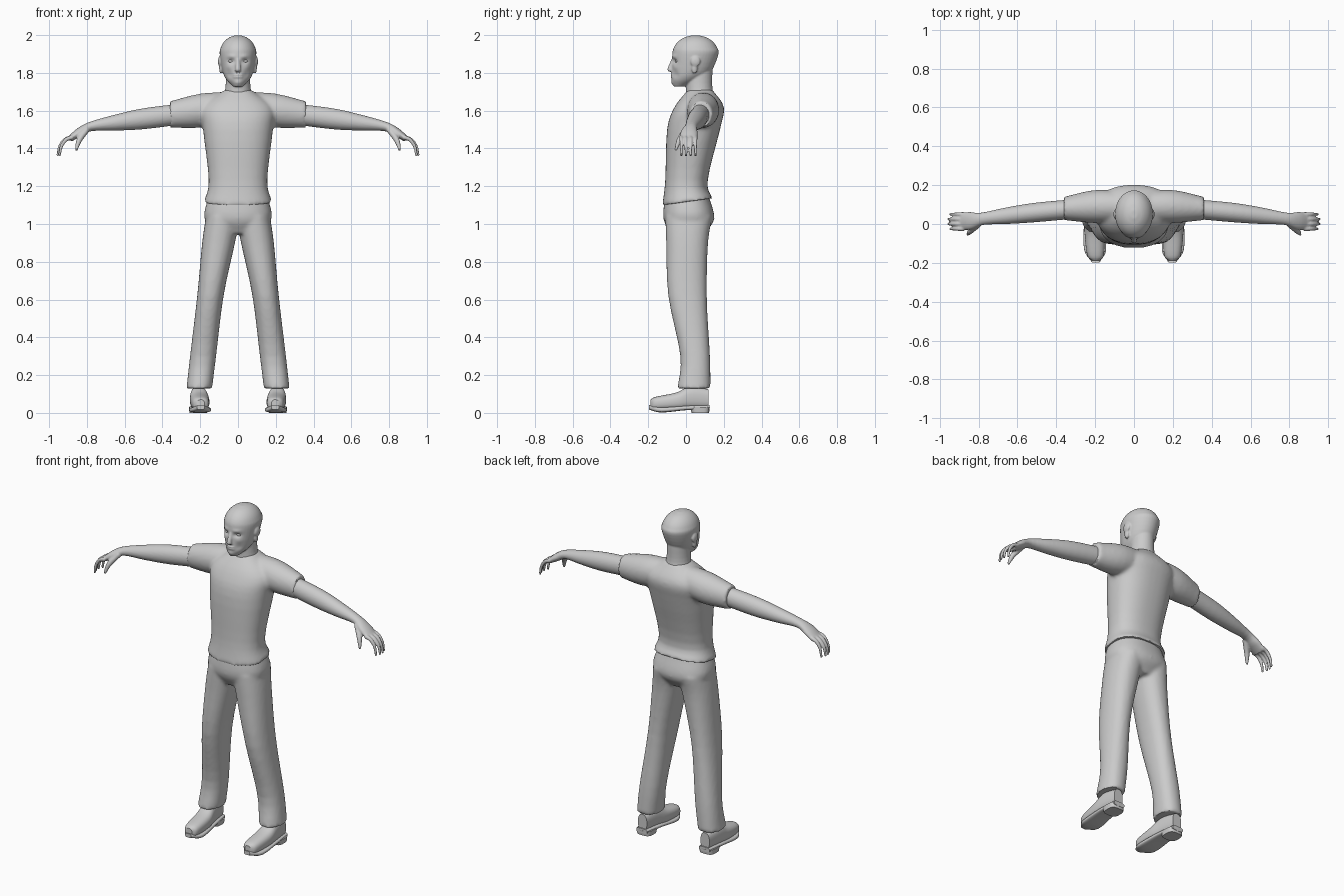
import bpy, bmesh, math
from mathutils import Matrix, Vector

default_cube = bpy.data.objects.get("Cube")
if default_cube:
    bpy.data.objects.remove(default_cube)

# One plain material
colour = (.6, .6, .6, 1)
grey = bpy.data.materials.new("plain grey")
grey.use_nodes = True
grey.diffuse_color = colour
grey.node_tree.nodes["Principled BSDF"].inputs["Base Color"].default_value = colour

SIDEWAYS, BACKWARD, UPWARD = Vector((1, 0, 0)), Vector((0, 1, 0)), Vector((0, 0, 1))


def curve_through(rings, steps):
    """Add smooth in-between rings with a Catmull-Rom spline."""
    keys = [Vector(ring) for ring in rings]
    before = [keys[0] * 2 - keys[1]]
    after = [keys[-1] * 2 - keys[-2]]
    keys = before + keys + after
    result = []
    for a, b, c, d in zip(keys, keys[1:], keys[2:], keys[3:]):
        for step in range(steps):
            t = step / steps
            bend = (a * 2 - b * 5 + c * 4 - d) * t + (b * 3 - a - c * 3 + d) * t * t
            result.append(b + (c - a + bend) * t / 2)
    return result + [keys[-2]]


def loft(bm, rings, axis=None, across=BACKWARD, power=1, sides=28, steps=4):
    """Capped tube; a ring is x, y, z, radius across, other radius."""
    rings = curve_through(rings, steps)
    centres = [ring.to_3d() if len(ring) == 3 else Vector(ring[:3]) for ring in rings]
    loops = []
    for i, (centre, ring) in enumerate(zip(centres, rings)):
        ahead = centres[min(i + 1, len(centres) - 1)]
        behind = centres[max(i - 1, 0)]
        along = axis or (ahead - behind).normalized()
        first = (across - along * across.dot(along)).normalized() * ring[3]
        second = along.cross(first).normalized() * ring[4]
        loop = []
        for k in range(sides):
            angle = math.tau * k / sides
            u, v = (math.copysign(abs(wave) ** power, wave)
                    for wave in (math.cos(angle), math.sin(angle)))
            loop.append(bm.verts.new(centre + first * u + second * v))
        loops.append(loop)
    for lower, upper in zip(loops, loops[1:]):
        for k in range(sides):
            bm.faces.new((lower[k - 1], lower[k], upper[k], upper[k - 1]))
    bm.faces.new(loops[0][::-1])
    bm.faces.new(loops[-1])


def level(z, half_width, front, back, x=0):
    """Horizontal ring from its half width, front and back."""
    return x, (front + back) / 2, z, (back - front) / 2, half_width


def ball(bm, centre, radii):
    matrix = Matrix.Translation(centre) @ Matrix.Diagonal((*radii, 1))
    bmesh.ops.create_uvsphere(bm, u_segments=16, v_segments=10, radius=1, matrix=matrix)


def finish(name, bm, voxel=None, softness=0):
    """Mirror the lofts, fuse them when asked, and shade smooth."""
    bmesh.ops.recalc_face_normals(bm, faces=bm.faces[:])
    mesh = bpy.data.meshes.new(name)
    bm.to_mesh(mesh)
    bm.free()
    mesh.materials.append(grey)
    part = bpy.data.objects.new(name, mesh)
    bpy.context.collection.objects.link(part)
    part.modifiers.new("mirror", "MIRROR").use_mirror_merge = False
    if voxel:
        part.modifiers.new("fuse", "REMESH").voxel_size = voxel
        part.modifiers.new("soften", "SMOOTH").iterations = softness
    bpy.ops.object.select_all(action="DESELECT")
    part.select_set(True)
    bpy.context.view_layer.objects.active = part
    bpy.ops.object.convert(target="MESH")
    bpy.ops.object.shade_smooth_by_angle(angle=math.radians(40))
    return part


# Shirt: torso with both sleeves
bm = bmesh.new()
hem = level(1.1, .18, -.125, .14)
waist = level(1.23, .155, -.11, .115)
chest = level(1.5, .185, -.1, .18)
shoulders = level(1.62, .19, -.06, .2)
collar = level(1.71, .07, .01, .14)
loft(bm, [hem, waist, chest, shoulders, collar], axis=UPWARD, power=.85, sides=40)
shoulder = (.04, .09, 1.62, .075, .08)
armpit = (.2, .09, 1.6, .085, .09)
cuff = (.36, .08, 1.58, .06, .07)
loft(bm, [shoulder, armpit, cuff], axis=SIDEWAYS)
shirt = finish("shirt", bm, voxel=.01, softness=6)
# Hem rises toward the back
for vert in shirt.data.vertices:
    lift = max(0, 1.2 - vert.co.z)
    vert.co.z += lift * max(0, vert.co.y + .12) * 1.4

# Trousers: hips with two legs
bm = bmesh.new()
seat = level(.95, .1, -.08, .1)
hip = level(1.03, .178, -.12, .15)
belt = level(1.15, .155, -.11, .12)
loft(bm, [seat, hip, belt], axis=UPWARD, power=.85, sides=40)
ankle = level(.13, .068, -.045, .13, x=.205)
calf = level(.3, .069, -.03, .127, x=.185)
knee = level(.62, .07, -.094, .11, x=.146)
thigh = level(.9, .087, -.105, .117, x=.103)
groin = level(1.04, .09, -.11, .14, x=.08)
loft(bm, [ankle, calf, knee, thigh, groin], axis=UPWARD, power=.9)
finish("trousers", bm, voxel=.01, softness=5)

# Arms with palm, fingers and thumb
bm = bmesh.new()
upper_arm = (.28, .08, 1.585, .05, .055)
elbow = (.5, .06, 1.557, .05, .055)
forearm = (.65, .043, 1.536, .043, .042)
wrist = (.78, .027, 1.516, .032, .025)
palm = (.84, .017, 1.485, .045, .023)
knuckles = (.89, .014, 1.45, .045, .016)
loft(bm, [upper_arm, elbow, forearm, wrist, palm, knuckles])
for finger, reach in enumerate((.07, .08, .08, .07)):
    y = .05 - finger / 40
    curl = [math.radians(degrees) for degrees in (0, 30, 60, 90)]
    loft(bm, [(.875 + reach * math.sin(a), y, 1.36 + .1 * math.cos(a),
               .012 - a / 300, .013 - a / 250) for a in curl], sides=12)
thumb_root = (.8, 0, 1.5, .018, .016)
thumb_joint = (.84, -.035, 1.445, .015, .015)
thumb_tip = (.857, -.055, 1.39, .007, .007)
loft(bm, [thumb_root, thumb_joint, thumb_tip], sides=12)
finish("arms", bm, voxel=.005, softness=4)

# Head: jaw rings under a rounded crown, with neck, nose, lips and ears
bm = bmesh.new()
under_chin = level(1.728, .026, -.066, 0)
jaw = level(1.765, .062, -.076, .08)
cheek = level(1.81, .082, -.075, .135)
crown = []
for degrees in (0, 20, 40, 60, 80):
    rise, shrink = math.sin(math.radians(degrees)), math.cos(math.radians(degrees))
    crown.append(level(1.9 + rise / 10, .097 * shrink, .05 - .122 * shrink, .05 + .122 * shrink))
loft(bm, [under_chin, jaw, cheek, *crown], axis=UPWARD, sides=40)
loft(bm, [level(1.64, .085, 0, .16), level(1.72, .067, 0, .14), level(1.82, .062, 0, .14)],
     axis=UPWARD)
bridge = (0, -.068, 1.875, .008, .009)
nose_tip = (0, -.085, 1.82, .014, .015)
nose_base = (0, -.077, 1.806, .012, .015)
loft(bm, [bridge, nose_tip, nose_base], axis=UPWARD, sides=12)
for lip_height in (1.778, 1.79):
    ball(bm, (0, -.07, lip_height), (.027, .012, .006))
ball(bm, (.096, .05, 1.86), (.01, .026, .028))
ball(bm, (.09, .045, 1.825), (.01, .016, .03))
head = finish("head", bm, voxel=.005, softness=3)

# Sculpted face: side distance, height, depth, width, tallness
socket = (.036, 1.862, .012, .018, .012)
brow = (.036, 1.888, -.004, .022, .01)
cheekbone = (.05, 1.83, -.003, .016, .014)
hollow = (.045, 1.79, .006, .016, .02)
chin = (0, 1.748, -.005, .018, .012)
for vert in head.data.vertices:
    if vert.co.y < 0:
        for side, height, depth, width, tall in (socket, brow, cheekbone, hollow, chin):
            away = (abs(vert.co.x) - side) / width
            above = (vert.co.z - height) / tall
            vert.co.y += depth * math.exp(-away ** 2 - above ** 2)

# Eyes
bm = bmesh.new()
ball(bm, (.036, -.049, 1.862), (.016, .008, .008))
finish("eyes", bm)

# Shoes: upper, then sole with separate heel
bm = bmesh.new()
toe = (.197, -.188, .045, .02, .025)
toe_cap = (.198, -.16, .05, .043, .035)
instep = (.203, -.05, .062, .051, .046)
tongue = (.208, .02, .08, .044, .06)
heel_back = (.21, .118, .075, .03, .05)
loft(bm, [toe, toe_cap, instep, tongue, heel_back], axis=BACKWARD, across=SIDEWAYS, power=.8)
finish("shoe_uppers", bm)
bm = bmesh.new()
sole_tip = (.197, -.197, .03, .02, .012)
sole_ball = (.2, -.13, .016, .057, .014)
arch = (.207, .01, .027, .05, .012)
sole_back = (.21, .125, .028, .036, .014)
loft(bm, [sole_tip, sole_ball, arch, sole_back], axis=BACKWARD, across=SIDEWAYS, power=.6)
loft(bm, [level(0, .046, .03, .122, x=.21), level(.03, .049, .02, .126, x=.21)],
     axis=UPWARD, power=.6, steps=1)
finish("shoe_soles", bm)
